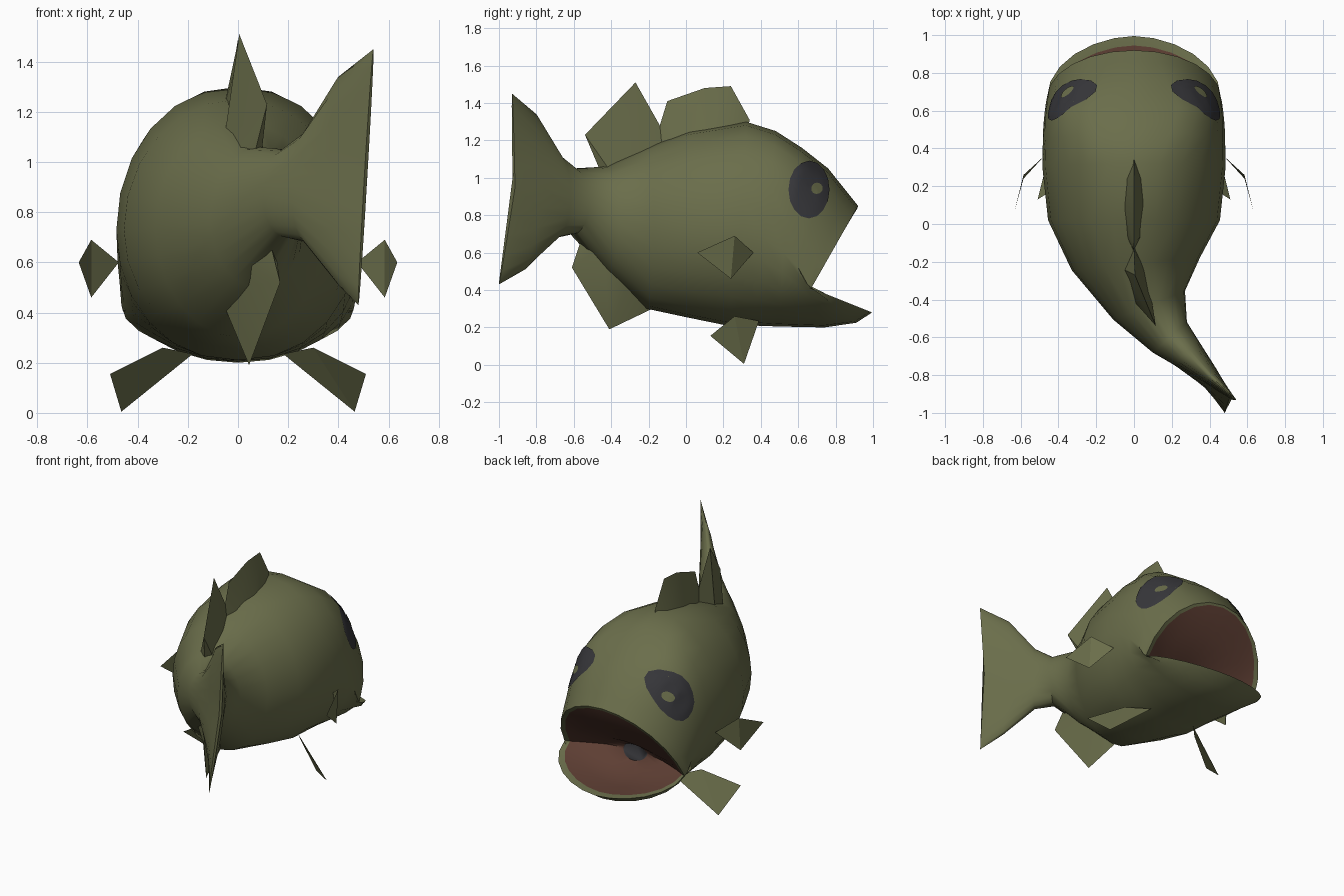
import bpy
import bmesh
import math
from mathutils import Vector
from mathutils.bvhtree import BVHTree

cube = bpy.data.objects.get("Cube")
if cube:
    bpy.data.objects.remove(cube, do_unlink=True)


def material(name, rgb):
    mat = bpy.data.materials.new(name)
    mat.use_nodes = True
    mat.diffuse_color = (*rgb, 1)
    mat.node_tree.nodes["Principled BSDF"].inputs["Base Color"].default_value = (*rgb, 1)
    return mat


green = material("olive_green", (0.145, 0.155, 0.07))
red = material("mouth_red", (0.11, 0.048, 0.033))
dark = material("dark_grey", (0.038, 0.038, 0.043))


def add_object(name, bm, materials, smooth=None):
    mesh = bpy.data.meshes.new(name)
    bm.to_mesh(mesh)
    bm.free()
    obj = bpy.data.objects.new(name, mesh)
    bpy.context.collection.objects.link(obj)
    for mat in materials:
        mesh.materials.append(mat)
    if smooth:
        bpy.ops.object.select_all(action="DESELECT")
        obj.select_set(True)
        bpy.context.view_layer.objects.active = obj
        bpy.ops.object.shade_smooth_by_angle(angle=math.radians(smooth))
    return obj


SIDES = 24


def ring(bm, top, side, bottom, width, powers=(1, 1), shift=0, tilt=0, lean=0):
    """Cross-section through a top, side and bottom point, each given as (y, z).
    Powers below one make the upper or lower half boxier."""
    verts = []
    for i in range(SIDES):
        angle = math.tau * i / SIDES
        c, s = math.cos(angle), math.sin(angle)
        end, power = (top, powers[0]) if c > 0 else (bottom, powers[1])
        across = math.copysign(abs(s) ** power, s) * width
        y = side[0] + (end[0] - side[0]) * abs(c) + tilt * across
        z = side[1] + (end[1] - side[1]) * abs(c)
        verts.append(bm.verts.new((shift + across + lean * c, y, z)))
    return verts


# Body: one loft from the tail edge to the lips, then inward to the throat
ROUND = (1, 1)
JAW = (1, 1.1)
bm = bmesh.new()
outside = [
    ((-.93, 1.45), (-.92, .95), (-1.0, .43), .006, ROUND, .51, 1, .03),
    ((-.80, 1.34), (-.80, .95), (-.86, .51), .035, ROUND, .40, 1),
    ((-.68, 1.12), (-.68, .90), (-.69, .68), .065, ROUND, .275, 1),
    ((-.60, 1.05), (-.60, .87), (-.60, .70), .09, ROUND, .19, .9),
    ((-.43, 1.06), (-.43, .76), (-.43, .50), .19, ROUND, .08, .4),
    ((-.21, 1.16), (-.21, .74), (-.21, .30), .34, ROUND, .01, .1),
    ((.02, 1.25), (.02, .73), (0, .255), .455),
    ((.32, 1.30), (.30, .73), (.22, .21), .485, (.95, .9)),
    ((.48, 1.25), (.42, .68), (.36, .21), .483, (.68, .9)),
    ((.62, 1.16), (.52, .60), (.50, .205), .48, (.52, .95)),
    ((.76, 1.05), (.60, .52), (.74, .20), .472, (.75, 1)),
    ((.86, .925), (.65, .43), (.91, .225), .465, (.9, 1.1)),
    ((.92, .85), (.67, .41), (.995, .28), .46, JAW),
]
inside = [
    ((.915, .835), (.655, .41), (.945, .285), .43, JAW),
    ((.80, .66), (.62, .41), (.80, .28), .36, JAW),
    ((.67, .53), (.57, .415), (.67, .31), .22),
    ((.57, .47), (.55, .42), (.58, .365), .09),
]
rings = [ring(bm, *row) for row in outside + inside]
for k in range(len(rings) - 1):
    for i in range(SIDES):
        j = (i + 1) % SIDES
        face = bm.faces.new((rings[k][i], rings[k][j], rings[k + 1][j], rings[k + 1][i]))
        face.material_index = int(k >= len(outside))
bm.faces.new(rings[0])
bm.faces.new(rings[-1]).material_index = 2
bmesh.ops.recalc_face_normals(bm, faces=bm.faces)
surface = BVHTree.FromBMesh(bm)
add_object("body", bm, [green, red, dark], 50)


def spine_x(y):
    """Sideways bend of the body towards the tail."""
    return max(0, -0.2 - y) ** 2


def wedge_fin(name, stations, thickness):
    """Fin tapering from a thick root to a sharp edge; stations hold root and edge (y, z)."""
    bm = bmesh.new()
    rows = []
    last = len(stations) - 1
    for i, (root, edge) in enumerate(stations):
        half = 0.006 + thickness * math.sin(math.pi * i / last)
        x = spine_x(root[0])
        rows.append([bm.verts.new((x - half, *root)),
                     bm.verts.new((spine_x(edge[0]), *edge)),
                     bm.verts.new((x + half, *root))])
    for a, b in zip(rows, rows[1:]):
        for i in range(3):
            j = (i + 1) % 3
            bm.faces.new((a[i], a[j], b[j], b[i]))
    bm.faces.new(rows[0])
    bm.faces.new(rows[-1])
    bmesh.ops.recalc_face_normals(bm, faces=bm.faces)
    return add_object(name, bm, [green], 40)


# Fins along the back and under the tail
wedge_fin("dorsal_fin_front", [
    ((.33, 1.25), (.34, 1.31)), ((.24, 1.25), (.24, 1.49)), ((.10, 1.22), (.10, 1.48)),
    ((-.06, 1.16), (-.10, 1.41)), ((-.14, 1.1), (-.14, 1.28))], .05)
wedge_fin("dorsal_fin_rear", [
    ((-.12, 1.12), (-.14, 1.28)), ((-.24, 1.08), (-.27, 1.51)),
    ((-.38, 1.0), (-.54, 1.23)), ((-.45, .98), (-.46, 1.04))], .06)
wedge_fin("anal_fin", [
    ((-.15, .36), (-.19, .295)), ((-.28, .5), (-.41, .19)),
    ((-.44, .64), (-.61, .52)), ((-.56, .78), (-.55, .70))], .1)

# Paired flat fins
FLAT_FINS = {
    "pectoral_fin": [(.585, .26, .69), (.635, .06, .60), (.585, .24, .46), (.475, .36, .60)],
    "pelvic_fin": [(.18, .39, .235), (.30, .26, .26), (.51, .13, .155), (.465, .31, .005)],
}
for side_name, sign in (("left", 1), ("right", -1)):
    for name, points in FLAT_FINS.items():
        bm = bmesh.new()
        bm.faces.new([bm.verts.new((sign * x, y, z)) for x, y, z in points])
        bmesh.ops.triangulate(bm, faces=bm.faces)
        add_object(f"{name}_{side_name}", bm, [green])


def skin_disc(name, sign, center, radii, lift, mat, steps):
    """Thin disc pressed onto the side of the head."""
    bm = bmesh.new()

    def press(y, z):
        hit, normal, _, _ = surface.ray_cast(Vector((sign * 2, y, z)), Vector((-sign, 0, 0)))
        return bm.verts.new(hit + normal * lift)

    count = 16
    middle = press(*center)
    inner = None
    for step in range(1, steps + 1):
        f = step / steps
        loop = []
        for i in range(count):
            a = math.tau * i / count
            loop.append(press(center[0] + radii[0] * f * math.cos(a),
                              center[1] + radii[1] * f * math.sin(a)))
        for i in range(count):
            j = (i + 1) % count
            corners = (inner[i], loop[i], loop[j], inner[j]) if inner else (middle, loop[i], loop[j])
            bm.faces.new(corners if sign > 0 else corners[::-1])
        inner = loop
    add_object(name, bm, [mat], 60)


# Eyes with a light spot
for side_name, sign in (("left", 1), ("right", -1)):
    skin_disc(f"eye_{side_name}", sign, (.655, .935), (.108, .153), .006, dark, 6)
    skin_disc(f"eye_spot_{side_name}", sign, (.695, .94), (.03, .03), .0095, green, 2)
